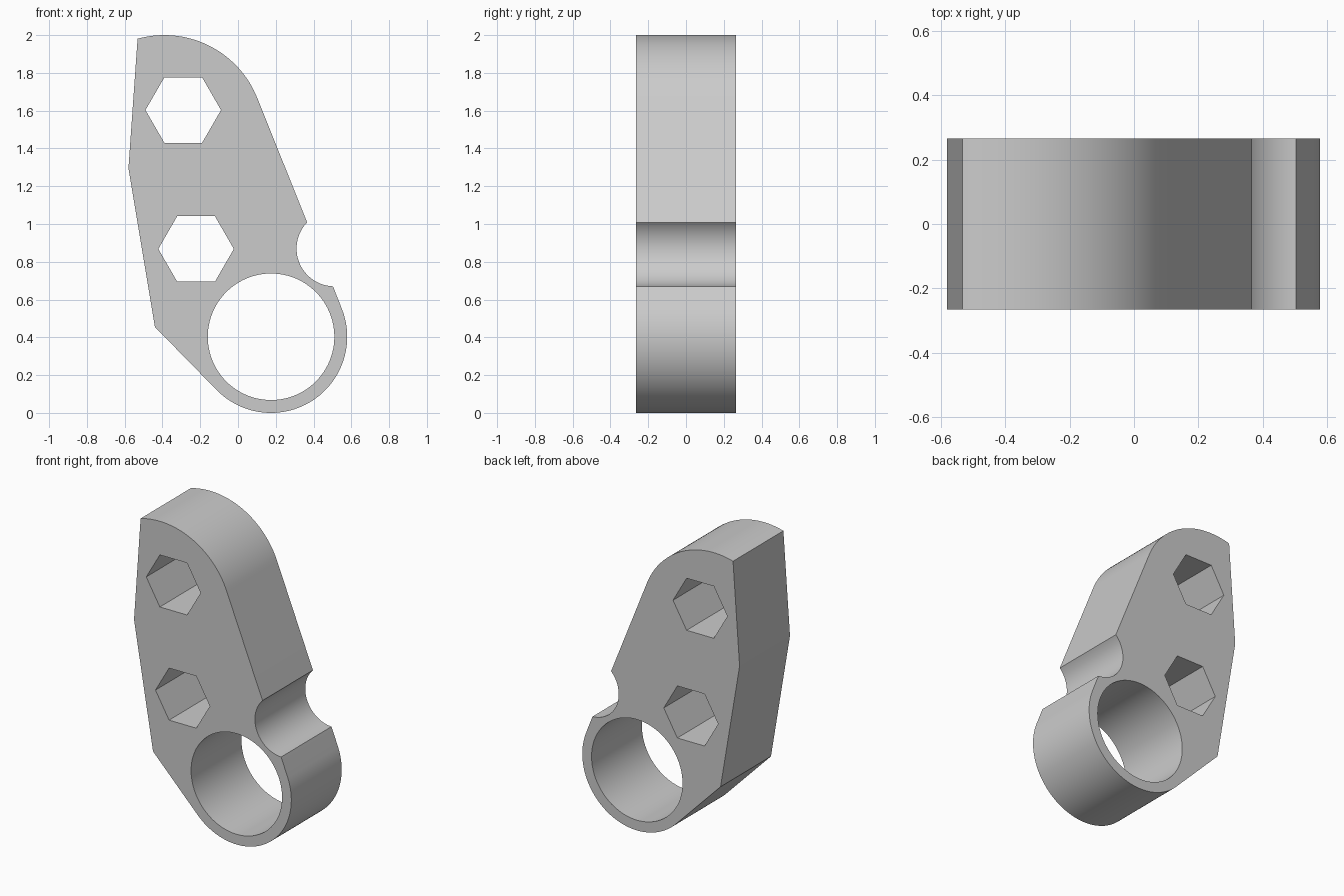
import bpy
import bmesh
from math import cos, sin, radians

cube = bpy.data.objects.get("Cube")
if cube:
    bpy.data.objects.remove(cube, do_unlink=True)

HALF = 0.265  # half thickness of the plate


def arc(x, z, r, start, end, steps):
    """Points along a circular arc, angles in degrees."""
    angles = [radians(start + (end - start) * i / steps) for i in range(steps + 1)]
    return [(x + r * cos(a), z + r * sin(a)) for a in angles]


# Outer outline, clockwise from the upper left corner
outline = (
    arc(-0.39, 1.47, 0.53, 105.5, 21, 30)              # rounded top
    + arc(0.51, 0.87, 0.2, 136, 268, 36)               # side notch
    + arc(0.175, 0.403, 0.403, 21, -135, 52)           # ring outside
    + [(-0.44, 0.455), (-0.58, 1.295)]                 # straight back edge
)

# Openings through the plate
ring_bore = arc(0.175, 0.403, 0.335, 0, 360, 96)[:-1]
upper_hex = arc(-0.29, 1.603, 0.2, 0, 360, 6)[:-1]
lower_hex = arc(-0.222, 0.868, 0.2, 0, 360, 6)[:-1]

bm = bmesh.new()
for loop in (outline, ring_bore, upper_hex, lower_hex):
    verts = [bm.verts.new((x, -HALF, z)) for x, z in loop]
    for a, b in zip(verts, verts[1:] + verts[:1]):
        bm.edges.new((a, b))

# Fill the profile around the holes, then extrude it to full thickness
bmesh.ops.triangle_fill(bm, edges=bm.edges[:], use_beauty=True, normal=(0, -1, 0))
result = bmesh.ops.extrude_face_region(bm, geom=bm.faces[:], use_keep_orig=True)
moved = [g for g in result["geom"] if isinstance(g, bmesh.types.BMVert)]
bmesh.ops.translate(bm, verts=moved, vec=(0, 2 * HALF, 0))
bmesh.ops.recalc_face_normals(bm, faces=bm.faces[:])

mesh = bpy.data.meshes.new("bracket_plate")
bm.to_mesh(mesh)
bm.free()
plate = bpy.data.objects.new("bracket_plate", mesh)
bpy.context.collection.objects.link(plate)

# Plain grey material
grey = bpy.data.materials.new("light_grey")
grey.use_nodes = True
colour = (0.6, 0.6, 0.6, 1)
grey.diffuse_color = colour
grey.node_tree.nodes["Principled BSDF"].inputs["Base Color"].default_value = colour
mesh.materials.append(grey)

# Smooth arcs, crisp corners
bpy.ops.object.select_all(action="DESELECT")
plate.select_set(True)
bpy.context.view_layer.objects.active = plate
bpy.ops.object.shade_smooth_by_angle(angle=radians(10))
